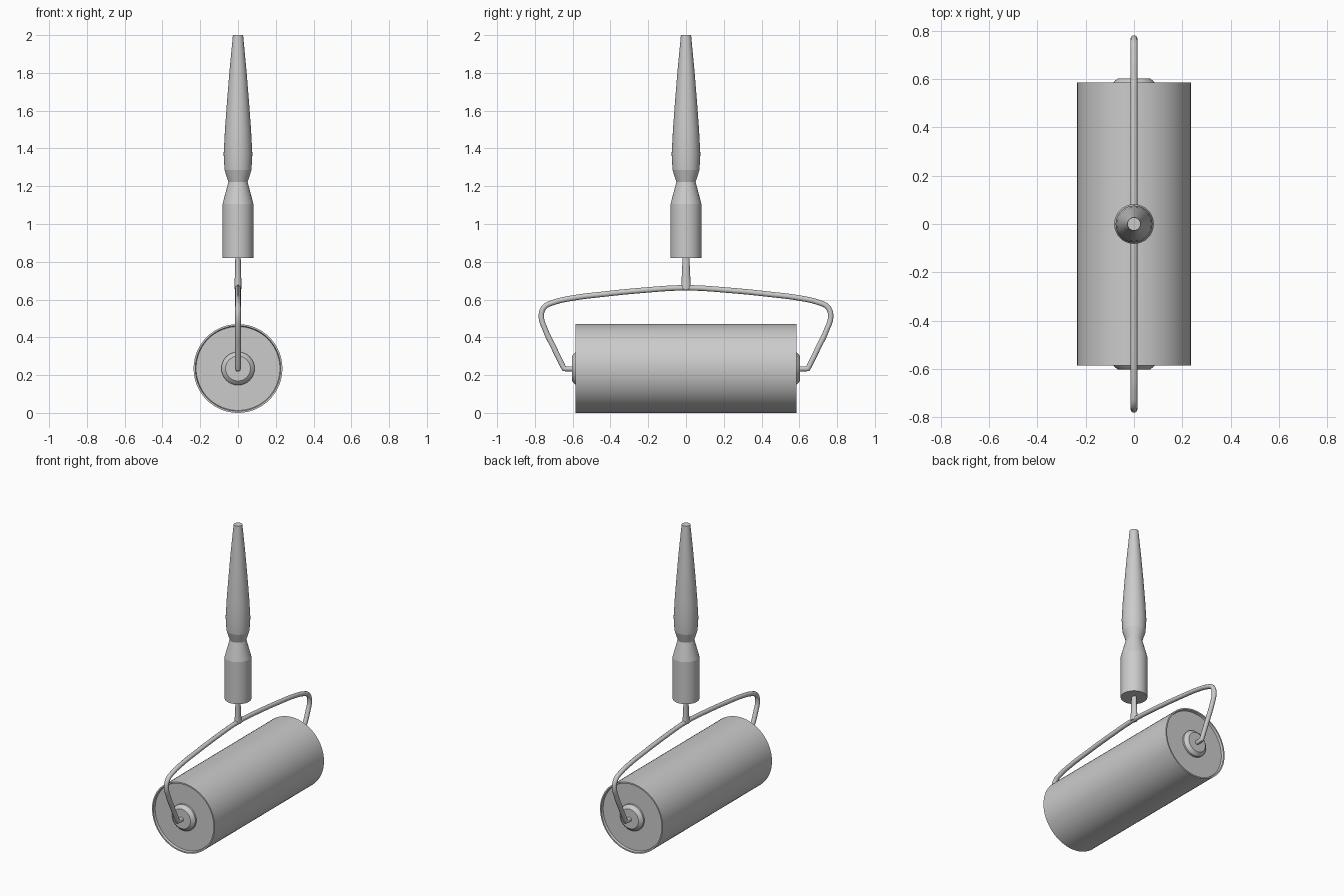
import bpy, bmesh, math
from mathutils import Matrix

cube = bpy.data.objects.get("Cube")
if cube:
    bpy.data.objects.remove(cube, do_unlink=True)

grey = bpy.data.materials.new("plain grey")
grey.use_nodes = True
grey.diffuse_color = (0.6, 0.6, 0.6, 1)
grey.node_tree.nodes["Principled BSDF"].inputs["Base Color"].default_value = grey.diffuse_color


def finish(obj, angle):
    obj.data.materials.append(grey)
    bpy.ops.object.select_all(action="DESELECT")
    obj.select_set(True)
    bpy.context.view_layer.objects.active = obj
    if obj.type == "CURVE":
        bpy.ops.object.convert(target="MESH")
    bpy.ops.object.shade_smooth_by_angle(angle=math.radians(angle))


def lathe(name, profile, sides=48, matrix=Matrix(), angle=30):
    """Spin (radius, height) points about z; radius 0 makes a pole."""
    bm = bmesh.new()
    verts = [bm.verts.new((r, 0, h)) for r, h in profile]
    edges = [bm.edges.new(pair) for pair in zip(verts, verts[1:])]
    bmesh.ops.spin(bm, geom=verts + edges, cent=(0, 0, 0), axis=(0, 0, 1),
                   angle=math.tau, steps=sides, use_duplicate=False)
    bmesh.ops.remove_doubles(bm, verts=bm.verts, dist=0.0001)
    bmesh.ops.recalc_face_normals(bm, faces=bm.faces)
    bm.transform(matrix)
    mesh = bpy.data.meshes.new(name)
    bm.to_mesh(mesh)
    bm.free()
    obj = bpy.data.objects.new(name, mesh)
    bpy.context.collection.objects.link(obj)
    finish(obj, angle)


# Roller drum with shallow recessed ends, lying along y
AXLE_Z = 0.235
lying = Matrix.Translation((0, 0, AXLE_Z)) @ Matrix.Rotation(math.pi / 2, 4, "X")
half = [(0, 0.57), (0.222, 0.57), (0.226, 0.585), (0.235, 0.585)]
lathe("roller_drum", half + [(r, -h) for r, h in reversed(half)], 64, lying)

# Bevelled hub on each end
for side, label in ((-1, "front"), (1, "back")):
    turn = Matrix.Translation((0, 0, AXLE_Z)) @ Matrix.Rotation(-side * math.pi / 2, 4, "X")
    lathe(label + "_hub", [(0, 0.565), (0.088, 0.565), (0.088, 0.582), (0.08, 0.592),
                           (0.066, 0.603), (0, 0.603)], 32, turn)

# Bent wire frame: half path (y, z) mirrored about the middle
path = [(0.595, 0.233), (0.645, 0.233), (0.70, 0.345), (0.745, 0.44), (0.766, 0.515),
        (0.75, 0.56), (0.70, 0.585), (0.60, 0.608), (0.45, 0.627), (0.24, 0.648)]
points = [(-y, z) for y, z in path] + [(0, 0.662)] + path[::-1]
curve = bpy.data.curves.new("wire_frame", "CURVE")
curve.dimensions = "3D"
curve.bevel_depth = 0.015
curve.bevel_resolution = 3
curve.resolution_u = 6
curve.use_fill_caps = True
spline = curve.splines.new("BEZIER")
spline.bezier_points.add(len(points) - 1)
for i, (bp, (y, z)) in enumerate(zip(spline.bezier_points, points)):
    bp.co = (0, y, z)
    kind = "VECTOR" if min(i, len(points) - 1 - i) < 2 else "AUTO"
    bp.handle_left_type = bp.handle_right_type = kind
frame = bpy.data.objects.new("wire_frame", curve)
bpy.context.collection.objects.link(frame)
finish(frame, 40)

# Stem joining frame and handle, flattened slightly across x
lathe("stem", [(0, 0.655), (0.026, 0.655), (0.02, 0.77), (0.019, 0.84), (0, 0.84)], 16,
      Matrix.Diagonal((0.75, 1, 1, 1)))

# Turned handle
lathe("handle", [(0, 0.82), (0.082, 0.82), (0.082, 1.105), (0.051, 1.222), (0.071, 1.285),
                 (0.076, 1.37), (0.069, 1.5), (0.058, 1.65), (0.045, 1.81), (0.027, 2.0),
                 (0, 2.0)], 32, angle=12)
